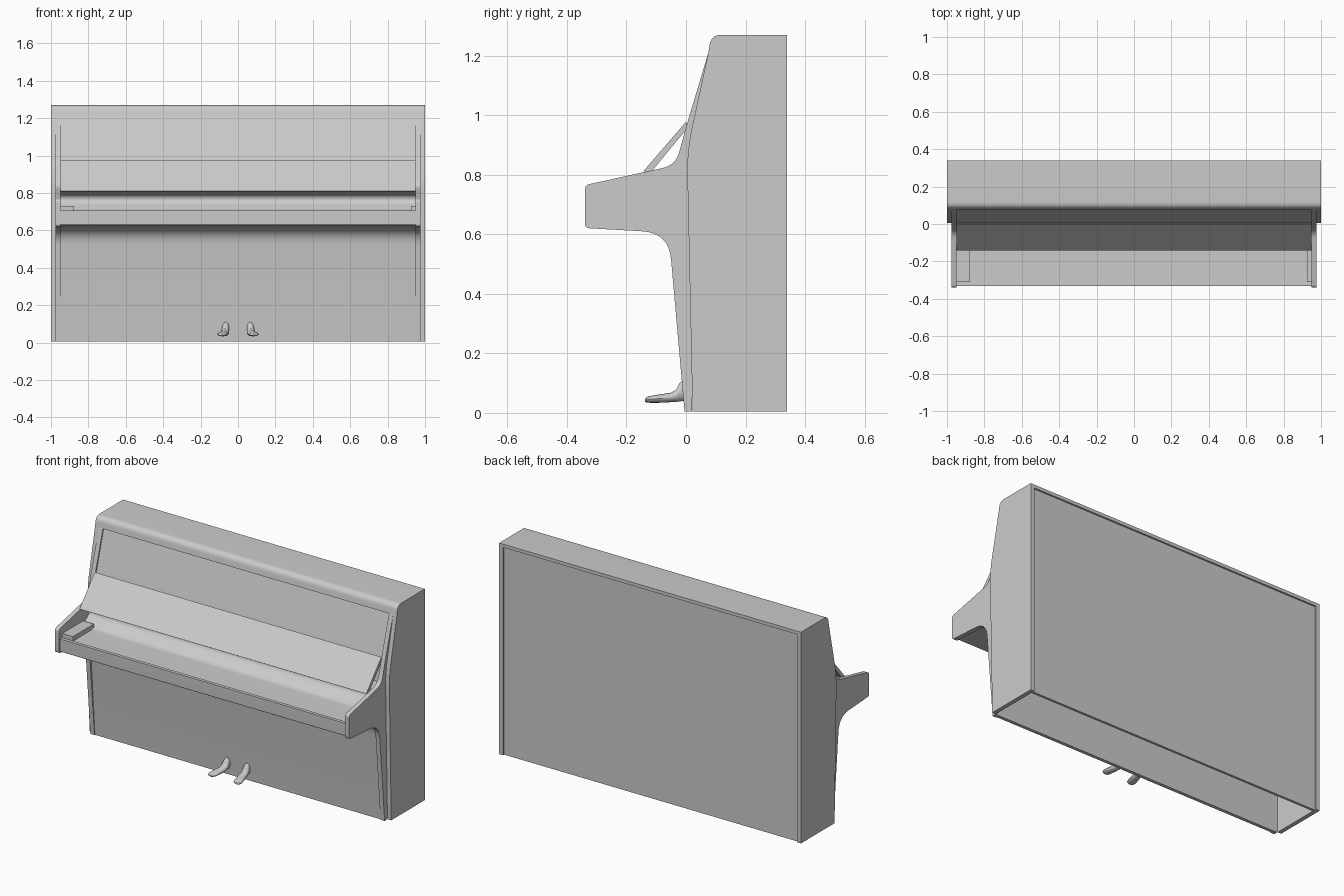
import bpy, bmesh, math
from mathutils import Vector

if "Cube" in bpy.data.objects:
    bpy.data.objects.remove(bpy.data.objects["Cube"])


def rounded(points, steps=8):
    """Profile points (y, z[, fillet length]) -> list of (y, z) with rounded corners."""
    out, n = [], len(points)
    for i, p in enumerate(points):
        c = Vector(p[:2])
        r = p[2] if len(p) > 2 else 0
        if not r:
            out.append(c)
            continue
        a = c + (Vector(points[i - 1][:2]) - c).normalized() * r
        b = c + (Vector(points[(i + 1) % n][:2]) - c).normalized() * r
        for k in range(steps + 1):
            t = k / steps
            out.append(a * (1 - t) ** 2 + c * 2 * t * (1 - t) + b * t * t)
    return out


def finish(name, bm):
    bmesh.ops.recalc_face_normals(bm, faces=bm.faces)
    mesh = bpy.data.meshes.new(name)
    bm.to_mesh(mesh)
    bm.free()
    ob = bpy.data.objects.new(name, mesh)
    bpy.context.collection.objects.link(ob)
    bpy.ops.object.select_all(action='DESELECT')
    ob.select_set(True)
    bpy.context.view_layer.objects.active = ob
    bpy.ops.object.shade_smooth_by_angle(angle=math.radians(30))
    return ob


def extrude_x(name, points, x0, x1):
    """Solid made by sweeping a y-z profile from x0 to x1."""
    bm = bmesh.new()
    face = bm.faces.new([bm.verts.new((x0, p.x, p.y)) for p in rounded(points)])
    ext = bmesh.ops.extrude_face_region(bm, geom=[face])
    verts = [g for g in ext['geom'] if isinstance(g, bmesh.types.BMVert)]
    bmesh.ops.translate(bm, verts=verts, vec=(x1 - x0, 0, 0))
    return finish(name, bm)


def box(name, x, y, z):
    return extrude_x(name, [(y[0], z[0]), (y[1], z[0]), (y[1], z[1]), (y[0], z[1])], *x)


def pedal(name, s):
    """Foot-shaped loft; sections are y, x, half width, bottom z, top z."""
    sections = [(0.01, .066, .018, .040, .110), (-.012, .066, .019, .040, .110),
                (-.022, .067, .020, .038, .100), (-.034, .068, .021, .037, .077),
                (-.050, .070, .022, .036, .068), (-.090, .078, .025, .034, .062),
                (-.120, .084, .026, .034, .057), (-.133, .085, .021, .035, .053),
                (-.138, .085, .010, .038, .048)]
    bm, rings, n = bmesh.new(), [], 16
    for y, x, w, lo, hi in sections:
        rings.append([bm.verts.new((s * (x + w * math.cos(a)), y,
                                    (lo + hi) / 2 + (hi - lo) / 2 * math.sin(a)))
                      for a in (2 * math.pi * k / n for k in range(n))])
    for r, q in zip(rings, rings[1:]):
        for k in range(n):
            bm.faces.new((r[k], r[(k + 1) % n], q[(k + 1) % n], q[k]))
    bm.faces.new(rings[0])
    bm.faces.new(rings[-1])
    return finish(name, bm)


B = 0.005  # bottom height

# Outer side panels, cheek arms with legs, pedals
side = [(0.022, B), (0.003, 0.88, 0.08), (0.075, 1.21), (0.085, 1.27, 0.033),
        (0.34, 1.27), (0.34, B)]
cheek = [(-0.005, B), (-0.058, 0.605, 0.09), (-0.34, 0.621, 0.016), (-0.34, 0.765, 0.016),
         (-0.035, 0.832, 0.045), (0.003, 0.97, 0.03), (0.075, 1.21),
         (0.10, 1.21), (0.03, 0.95), (0.02, B)]
for s, label in ((-1, "left"), (1, "right")):
    extrude_x("side_panel_" + label, side, s * 0.975, s * 1.0)
    extrude_x("cheek_" + label, cheek, s * 0.948, s * 0.975)
    pedal("pedal_" + label, s)

# Lower front panel flowing into the keybed, with the hollow behind the keys
extrude_x("lower_panel_and_keybed", [
    (0.0, B), (-0.046, 0.612, 0.09), (-0.332, 0.629, 0.006), (-0.332, 0.706),
    (-0.312, 0.706), (-0.312, 0.702), (-0.12, 0.704, 0.02), (-0.035, 0.765, 0.05),
    (-0.06, 0.785, 0.012), (-0.128, 0.803), (-0.128, 0.808), (-0.03, 0.826),
    (0.0, 0.83), (0.03, 0.83), (0.02, 0.60), (0.02, B)], -0.948, 0.948)

# Sloping upper front panel
extrude_x("upper_panel", [(-0.008, 0.82), (0.010, 0.96, 0.03), (0.084, 1.215),
                          (0.10, 1.215), (0.03, 0.95), (0.02, 0.82)], -0.948, 0.948)

# Top lid with rounded front edge
extrude_x("top_lid", [(0.075, 1.21), (0.085, 1.27, 0.033), (0.34, 1.27), (0.34, 1.25),
                      (0.11, 1.25), (0.098, 1.21)], -0.975, 0.975)

# Back board, set slightly into the case
box("back_board", (-0.975, 0.975), (0.315, 0.33), (B, 1.25))

# Leaning key cover
extrude_x("key_cover", [(-0.143, 0.812), (0.0, 0.978), (0.005, 0.957), (-0.122, 0.803)],
          -0.95, 0.95)

# End blocks beside the keys
box("key_block_left", (-0.948, -0.877), (-0.31, -0.11), (0.70, 0.73))
box("key_block_right", (0.925, 0.948), (-0.31, -0.11), (0.70, 0.73))
